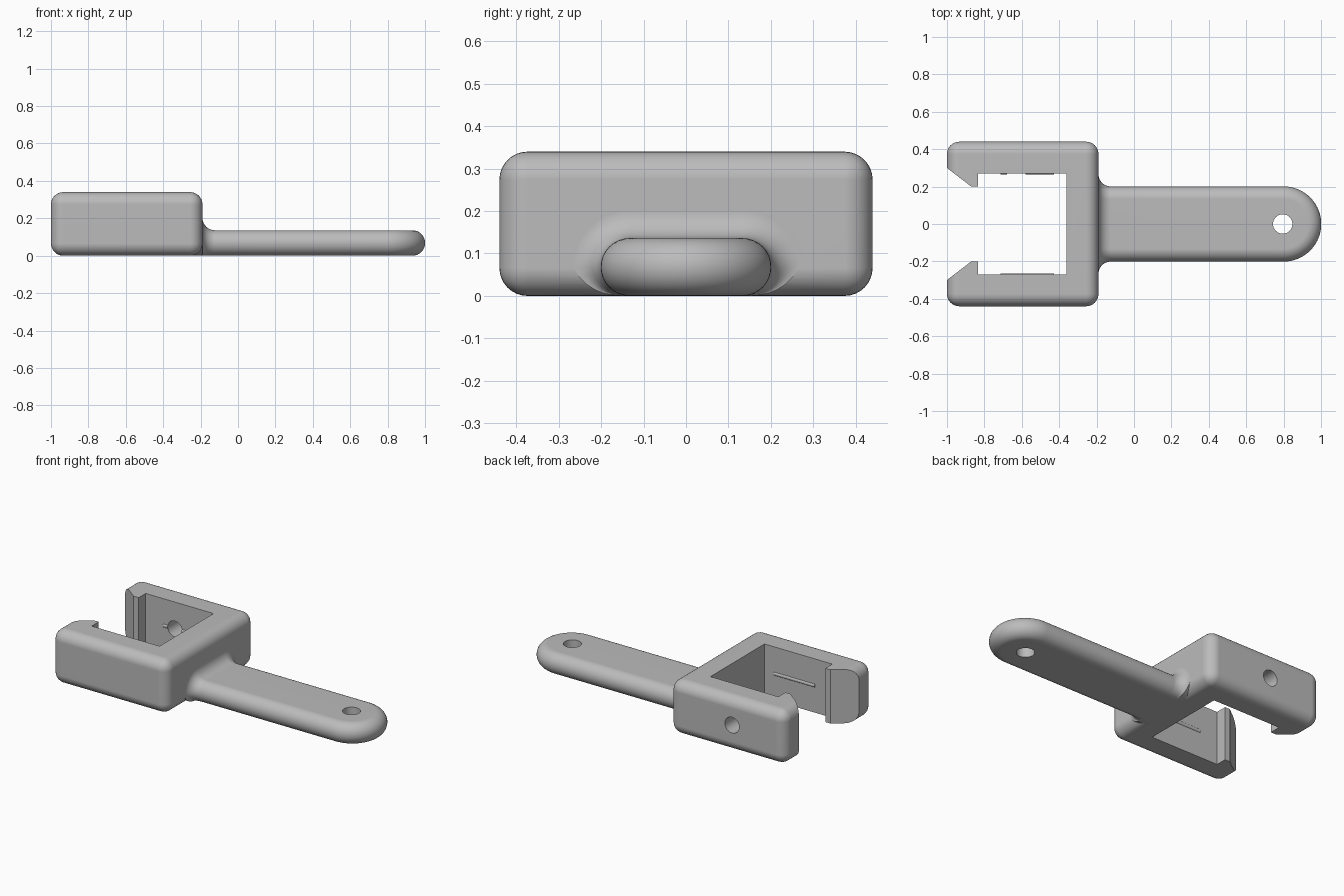
import bpy
import bmesh
from math import sin, cos, pi, sqrt, radians
from mathutils import Matrix, Vector

if "Cube" in bpy.data.objects:
    bpy.data.objects.remove(bpy.data.objects["Cube"], do_unlink=True)

grey = bpy.data.materials.new("plain grey")
grey.use_nodes = True
colour = (0.5, 0.5, 0.5, 1)
grey.diffuse_color = colour
grey.node_tree.nodes["Principled BSDF"].inputs["Base Color"].default_value = colour

R = 0.066        # edge rounding
HEIGHT = 0.34    # block height


def make(name, bm):
    bmesh.ops.recalc_face_normals(bm, faces=bm.faces[:])
    mesh = bpy.data.meshes.new(name)
    bm.to_mesh(mesh)
    bm.free()
    mesh.materials.append(grey)
    obj = bpy.data.objects.new(name, mesh)
    bpy.context.collection.objects.link(obj)
    return obj


def prism(name, outline, z0, z1):
    bm = bmesh.new()
    face = bm.faces.new([bm.verts.new((x, y, z0)) for x, y in outline])
    ext = bmesh.ops.extrude_face_region(bm, geom=[face])["geom"]
    verts = [g for g in ext if isinstance(g, bmesh.types.BMVert)]
    bmesh.ops.translate(bm, verts=verts, vec=(0, 0, z1 - z0))
    return make(name, bm)


def rod(name, centre, radius, length, axis):
    turn = Vector((0, 0, 1)).rotation_difference(Vector(axis)).to_matrix().to_4x4()
    bm = bmesh.new()
    bmesh.ops.create_cone(bm, cap_ends=True, segments=32, radius1=radius, radius2=radius,
                          depth=length, matrix=Matrix.Translation(centre) @ turn)
    return make(name, bm)


def apply_modifier(obj, mod):
    bpy.context.view_layer.objects.active = obj
    bpy.ops.object.modifier_apply(modifier=mod.name)


def combine(obj, tool, operation):
    mod = obj.modifiers.new(operation.lower(), 'BOOLEAN')
    mod.operation, mod.object, mod.solver = operation, tool, 'EXACT'
    apply_modifier(obj, mod)
    bpy.data.objects.remove(tool, do_unlink=True)


def handle():
    """Rounded half profile swept down one side, round the tip and back."""
    join, tip, core, rad = -0.19, 0.8, 0.133, 0.068
    flare = [join + R * (1 - cos(k * pi / 16)) for k in range(9)]
    side = [(-0.3, R)] + [(x, R - sqrt(max(0, R * R - (join + R - x) ** 2))) for x in flare]
    side += [(x, 0) for x in (0.1, 0.4, 0.7)]
    path = [(x, -pi / 2, d) for x, d in side]
    path += [(tip, -pi / 2 + pi * k / 31, 0) for k in range(32)]
    path += [(x, pi / 2, d) for x, d in reversed(side)]
    bm = bmesh.new()
    rows = []
    for x, phi, d in path:
        row = []
        for k in range(17):
            t = -pi / 2 + pi * k / 16
            r = rad + d * min(1, 1 + sin(t))     # fillet fades out underneath
            out = core + r * cos(t)
            row.append(bm.verts.new((x + out * cos(phi), out * sin(phi), max(0, rad + r * sin(t)))))
        rows.append(row)
    for a, b in zip(rows, rows[1:]):
        for k in range(16):
            bm.faces.new((a[k], b[k], b[k + 1], a[k + 1]))
    n = len(rows)
    for i in range(n // 2 - 1):
        for k in (0, -1):
            bm.faces.new((rows[i][k], rows[i + 1][k], rows[n - 2 - i][k], rows[n - 1 - i][k]))
    bm.faces.new(rows[0] + rows[-1][::-1])
    return make("handle", bm)


# Rounded clamp block
clip = prism("clip_with_handle", [(-1, -0.44), (-0.19, -0.44), (-0.19, 0.44), (-1, 0.44)], 0, HEIGHT)
bevel = clip.modifiers.new("rounding", 'BEVEL')
bevel.width, bevel.segments = R, 8
apply_modifier(clip, bevel)

# Handle with flared root
combine(clip, handle(), 'UNION')

# Jaw opening with hooked, chamfered mouth
half = [(-1.05, 0.338), (-0.87, 0.2), (-0.835, 0.2), (-0.835, 0.27), (-0.36, 0.27)]
opening = half + [(x, -y) for x, y in reversed(half)]
combine(clip, prism("jaw_cutter", opening, -0.1, HEIGHT + 0.1), 'DIFFERENCE')

# Grip ridges on the inner jaw walls
for s in (-1, 1):
    combine(clip, rod("grip_ridge", (-0.57, s * 0.276, 0.17), 0.012, 0.285, (1, 0, 0)), 'UNION')

# Screw hole in the back wall and hanging hole in the handle
combine(clip, rod("screw_hole_cutter", (-0.63, 0.36, 0.17), 0.05, 0.3, (0, 1, 0)), 'DIFFERENCE')
combine(clip, rod("hanging_hole_cutter", (0.795, 0, 0.07), 0.052, 0.4, (0, 0, 1)), 'DIFFERENCE')

# Smooth shading with crisp edges
bpy.ops.object.select_all(action='DESELECT')
clip.select_set(True)
bpy.context.view_layer.objects.active = clip
bpy.ops.object.shade_smooth_by_angle(angle=radians(30))
weighted = clip.modifiers.new("even_normals", 'WEIGHTED_NORMAL')
weighted.keep_sharp = True
